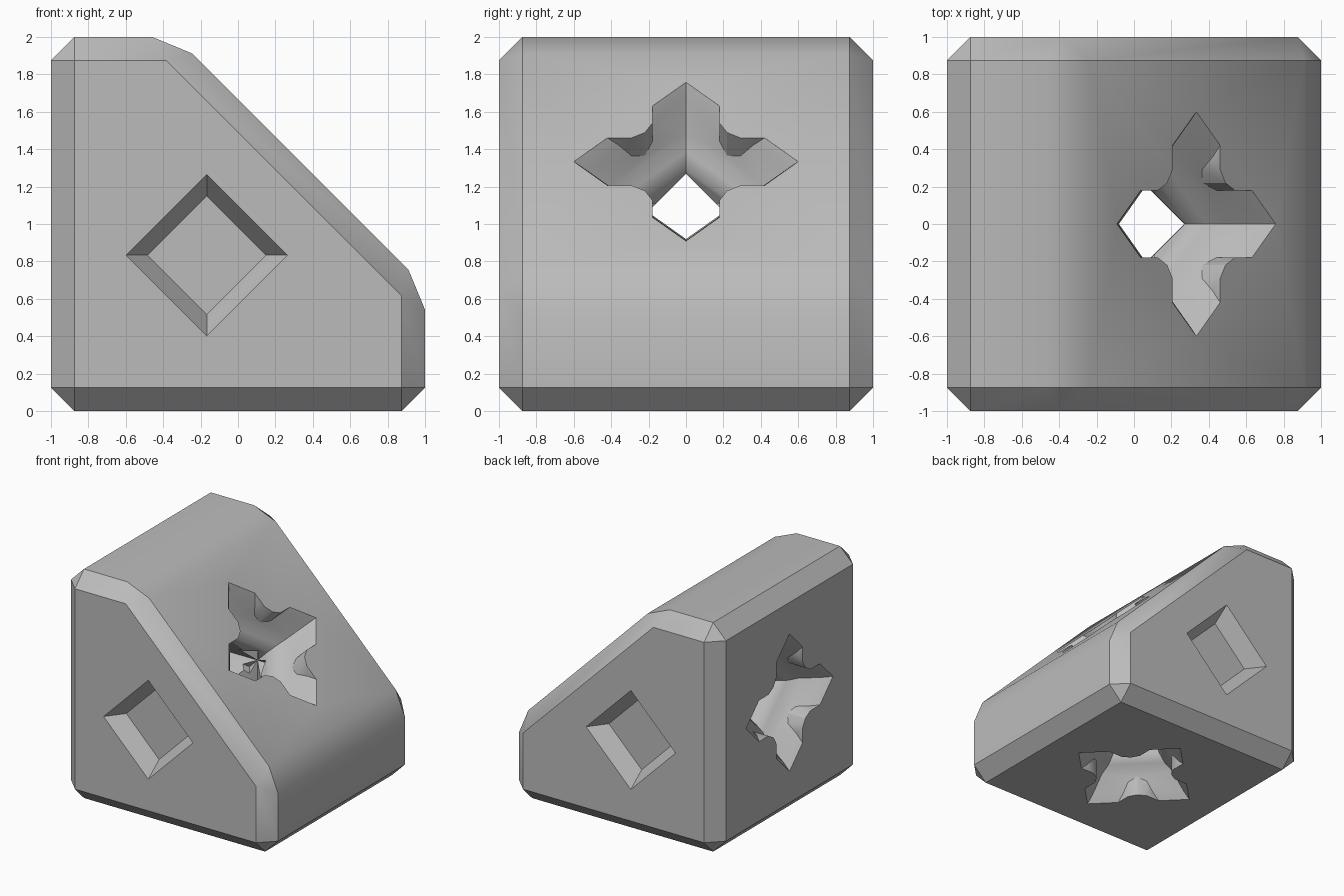
import bpy, bmesh, math
from mathutils import Vector, Matrix

old = bpy.data.objects.get("Cube")
if old:
    bpy.data.objects.remove(old)

grey = bpy.data.materials.new("mid grey")
grey.use_nodes = True
grey.diffuse_color = (0.5, 0.5, 0.5, 1)
grey.node_tree.nodes["Principled BSDF"].inputs["Base Color"].default_value = (0.5, 0.5, 0.5, 1)


def loft(name, rings, matrix=Matrix()):
    """Skin a stack of equal-length rings and cap both ends."""
    bm = bmesh.new()
    loops = [[bm.verts.new(matrix @ Vector(p)) for p in ring] for ring in rings]
    for a, b in zip(loops, loops[1:]):
        for i in range(len(a)):
            j = (i + 1) % len(a)
            bm.faces.new((a[i], a[j], b[j], b[i]))
    bm.faces.new(loops[0])
    bm.faces.new(loops[-1])
    bmesh.ops.recalc_face_normals(bm, faces=bm.faces)
    mesh = bpy.data.meshes.new(name)
    bm.to_mesh(mesh)
    bm.free()
    mesh.materials.append(grey)
    obj = bpy.data.objects.new(name, mesh)
    bpy.context.collection.objects.link(obj)
    return obj


def apply(obj, mod):
    bpy.context.view_layer.objects.active = obj
    bpy.ops.object.modifier_apply(modifier=mod.name)


def boolean(obj, other, operation):
    mod = obj.modifiers.new(operation.lower(), 'BOOLEAN')
    mod.operation, mod.solver, mod.object = operation, 'EXACT', other
    apply(obj, mod)
    bpy.data.objects.remove(other)


def diamond(size, h):
    return [(size, 0, h), (0, size, h), (-size, 0, h), (0, -size, h)]


def star(h):
    """Diamond outline with a notch in the middle of each side."""
    quarter = [(0.7, 0), (0.7, 0.08), (0.62, 0.18), (0.29, 0.18), (0.22, 0.22),
               (0.18, 0.29), (0.18, 0.62), (0.08, 0.7)]
    pts = []
    for k in range(4):
        turn = Matrix.Rotation(k * math.pi / 2, 2)
        pts += [(*(turn @ Vector(p)), h) for p in quarter]
    return pts


def frame(axis, origin):
    a = Vector(axis).normalized()
    u = Vector((0, 1, 0)) if abs(a.y) < 0.5 else Vector((1, 0, 0))
    v = a.cross(u)
    return Matrix.Translation(origin) @ Matrix((u, v, a)).transposed().to_4x4()


# Chamfered wedge body
profile = [(-1, 0), (1, 0), (1, 0.667), (-0.333, 2), (-1, 2)]
body = loft("wedge_block", [[(x, y, z) for x, z in profile] for y in (-1, 1)])
bevel = body.modifiers.new("chamfer", 'BEVEL')
bevel.width, bevel.segments, bevel.limit_method = 0.125, 1, 'NONE'
apply(body, bevel)

# Three notched funnels meeting in the middle
steps = [(0.6, -0.1), (0.6, 0), (0.535, 0.06), (0.415, 0.205), (0.33, 0.255), (0.27, 0.33)]
for axis, reach in (((1, 0, 1), 0.4714), ((-1, 0, 0), 1), ((0, 0, -1), 1)):
    place = frame(axis, (0, 0, 1))
    rings = [diamond(s, reach - d) for s, d in steps] + [diamond(0.27, -0.11)]
    funnel = loft("funnel_cutter", rings, place)
    boolean(funnel, loft("notch_cutter", [star(-0.5), star(1.5)], place), 'INTERSECT')
    boolean(body, funnel, 'DIFFERENCE')

# Shallow diamond recess on the front and back
for side in (-1, 1):
    place = frame((0, side, 0), (-0.167, 0, 0.833))
    rings = [diamond(0.432, 1.1), diamond(0.432, 1), diamond(0.317, 0.85)]
    boolean(body, loft("recess_cutter", rings, place), 'DIFFERENCE')

# Smooth the shallow bends, keep the chamfers crisp
bpy.ops.object.select_all(action='DESELECT')
body.select_set(True)
bpy.context.view_layer.objects.active = body
bpy.ops.object.shade_smooth_by_angle(angle=math.radians(30))
